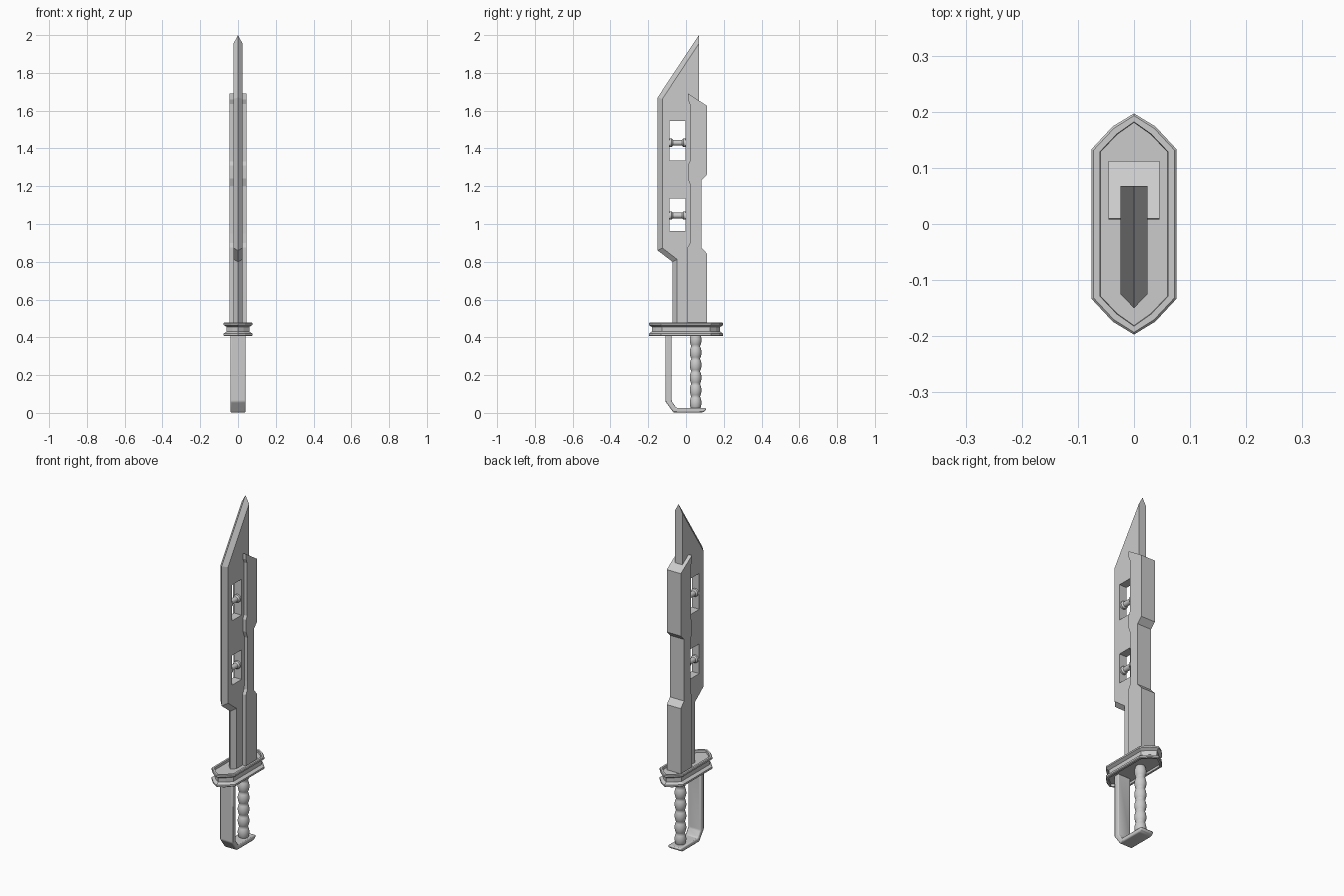
import bpy, math
from math import sin, cos, pi

if "Cube" in bpy.data.objects:
    bpy.data.objects.remove(bpy.data.objects["Cube"])


def make(name, verts, faces, smooth=None):
    mesh = bpy.data.meshes.new(name)
    mesh.from_pydata(verts, [], faces)
    ob = bpy.data.objects.new(name, mesh)
    bpy.context.collection.objects.link(ob)
    bpy.ops.object.select_all(action='DESELECT')
    ob.select_set(True)
    bpy.context.view_layer.objects.active = ob
    bpy.ops.object.mode_set(mode='EDIT')
    bpy.ops.mesh.select_all(action='SELECT')
    bpy.ops.mesh.remove_doubles(threshold=0.0001)
    bpy.ops.mesh.normals_make_consistent(inside=False)
    bpy.ops.object.mode_set(mode='OBJECT')
    if smooth:
        bpy.ops.object.shade_smooth_by_angle(angle=math.radians(smooth))
    return ob


def loft(name, rings, smooth=None):
    """Skin a list of equal-length point rings and cap both ends."""
    n = len(rings[0])
    verts = [p for r in rings for p in r]
    faces = [(k * n + i, k * n + (i + 1) % n, (k + 1) * n + (i + 1) % n, (k + 1) * n + i)
             for k in range(len(rings) - 1) for i in range(n)]
    faces += [tuple(range(n)), tuple(range(len(verts) - n, len(verts)))]
    return make(name, verts, faces, smooth)


def side_ring(profile, x):
    return [(x, y, z) for y, z in profile]


def plate(name, profile, half, bevel=0):
    """Extrude a (y, z) side profile across x."""
    ob = loft(name, [side_ring(profile, -half), side_ring(profile, half)])
    if bevel:
        m = ob.modifiers.new("bevel", 'BEVEL')
        m.width, m.segments = bevel, 2
        bpy.ops.object.shade_smooth_by_angle(angle=math.radians(35))
    return ob


def round_ring(r, h, axis, c, n=20):
    pts = [(r * cos(2 * pi * i / n), r * sin(2 * pi * i / n)) for i in range(n)]
    if axis == 'z':
        return [(a, c + b, h) for a, b in pts]
    return [(a, h, c + b) for a, b in pts]


# Blade: central cutting ridge, ground edges, flat back
ridge = [(-.072, .45), (-.072, .80), (-.15, .86), (-.15, 1.67), (.068, 2.0), (.068, .45)]
flat = [(-.047, .45), (-.047, .813), (-.125, .873), (-.125, 1.662), (.068, 1.955), (.068, .45)]
blade = loft("blade", [side_ring(flat, -.024), side_ring(ridge, 0), side_ring(flat, .024)])

# Window slots through the blade, each with a waisted crossbar
for tag, z0, z1, zb in (("upper", 1.337, 1.545, 1.43), ("lower", .964, 1.136, 1.045)):
    cut = plate("cutter_" + tag, [(-.087, z0), (-.002, z0), (-.002, z1), (-.087, z1)], .1)
    cut.hide_render = True
    cut.hide_viewport = True
    m = blade.modifiers.new("slot_" + tag, 'BOOLEAN')
    m.object, m.operation, m.solver = cut, 'DIFFERENCE', 'EXACT'
    bar = [(-.095, .022), (-.076, .022), (-.068, .015), (-.022, .015), (-.014, .022), (.005, .022)]
    loft("crossbar_" + tag, [round_ring(r, y, 'y', zb) for y, r in bar], 35)

# Thick spine with notched back and stepped front edge
plate("spine", [(.008, .45), (.112, .45), (.112, .842), (.082, .875), (.082, 1.232),
                (.112, 1.263), (.112, 1.625), (.01, 1.692), (.01, 1.66), (.02, 1.635),
                (.02, 1.33), (.01, 1.31), (.01, 1.24), (.025, 1.20), (.025, .95),
                (.022, .90), (.008, .875)], .045)

# Hand guard: spool-shaped section with recessed top and bottom
def guard_ring(d, z):
    q = [(0, .197 - d), (.038 - d / 2, .174 - d * .9), (.076 - d, .133 - d * .3)]
    right = q + [(x, -y) for x, y in reversed(q)]
    return [(x, y, z) for x, y in right + [(-x, y) for x, y in reversed(right[1:-1])]]


loft("hand_guard", [guard_ring(d, z) for d, z in (
    (.016, .418), (.015, .406), (.004, .406), (0, .410), (0, .420), (.016, .430),
    (.016, .455), (0, .465), (0, .474), (.004, .478), (.015, .478), (.016, .464))])

# Knuckle strap and pommel foot
plate("knuckle_strap", [(-.109, .42), (-.109, .06), (-.066, .002), (.088, .002), (.106, .014),
                        (.106, .027), (-.052, .027), (-.076, .062), (-.076, .42)], .041, .006)

# Beaded grip
grip = []
for i in range(49):
    t = i / 48
    grip.append(round_ring(.023 + .008 * abs(sin(6 * pi * t)) ** .8, .02 + .40 * t, 'z', .051))
loft("grip", grip, 50)
